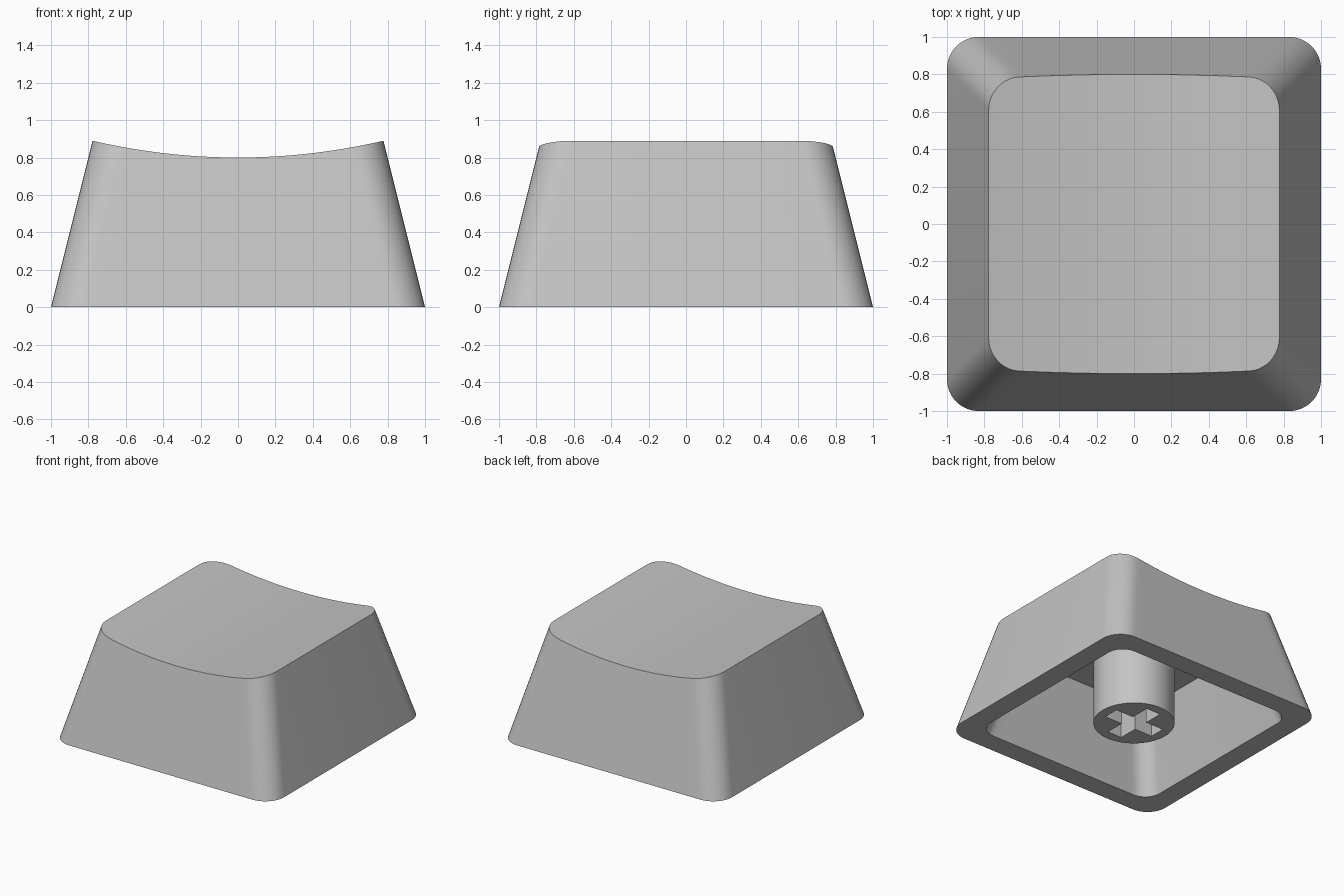
import bpy, bmesh, math

if "Cube" in bpy.data.objects:
    bpy.data.objects.remove(bpy.data.objects["Cube"], do_unlink=True)

SLOPE = 0.25        # inward lean of the walls per unit height
CORNER = 0.17
DISH_RADIUS = 3.42  # radius of the scooped top
DISH_LOW = 0.8

plastic = bpy.data.materials.new("grey plastic")
plastic.use_nodes = True
GREY = (0.55, 0.55, 0.55, 1)
plastic.diffuse_color = GREY
plastic.node_tree.nodes["Principled BSDF"].inputs["Base Color"].default_value = GREY


def half_ring(half, r, steps=12, arc=10):
    """Back half of a rounded square, from left to right."""
    c = half - r
    right = [(c * i / steps, half) for i in range(steps)]
    for i in range(arc + 1):
        a = math.pi / 2 * (1 - i / arc)
        right.append((c + r * math.cos(a), c + r * math.sin(a)))
    return [(-x, y) for x, y in reversed(right[1:])] + right


def dish(x):
    return DISH_LOW + DISH_RADIUS - math.sqrt(DISH_RADIUS ** 2 - x * x)


def add_ring(bm, back):
    """Close a back half by mirroring it to the front."""
    pts = back + [(x, -y, z) for x, y, z in reversed(back)]
    return [bm.verts.new(p) for p in pts]


def flat(half, r, z):
    return [(x, y, z) for x, y in half_ring(half, r)]


def dished_edge():
    """Where the leaning walls meet the scooped top."""
    edge = []
    for i in range(len(half_ring(1, CORNER))):
        z = DISH_LOW
        for _ in range(12):
            x, y = half_ring(1 - SLOPE * z, CORNER)[i]
            z = dish(x)
        edge.append((x, y, z))
    return edge


def bridge(bm, a, b):
    n = len(a)
    for i in range(n):
        j = (i + 1) % n
        bm.faces.new((a[i], a[j], b[j], b[i]))


def make_object(name, bm):
    bmesh.ops.recalc_face_normals(bm, faces=bm.faces[:])
    mesh = bpy.data.meshes.new(name)
    bm.to_mesh(mesh)
    bm.free()
    mesh.materials.append(plastic)
    obj = bpy.data.objects.new(name, mesh)
    bpy.context.collection.objects.link(obj)
    return obj


def select_only(obj):
    bpy.ops.object.select_all(action='DESELECT')
    obj.select_set(True)
    bpy.context.view_layer.objects.active = obj


# Hollow shell: scooped top, outer wall, rim, inner wall, ceiling
bm = bmesh.new()
ceiling_z, inner = 0.66, 0.83
top = add_ring(bm, dished_edge())
outer = add_ring(bm, flat(1, CORNER, 0))
rim = add_ring(bm, flat(inner, 0.14, 0))
ceiling = add_ring(bm, flat(inner - SLOPE * ceiling_z, 0.14, ceiling_z))
for a, b in ((top, outer), (outer, rim), (rim, ceiling)):
    bridge(bm, a, b)
n = len(top)
for i in range(n // 2 - 1):
    bm.faces.new((top[i], top[i + 1], top[n - 2 - i], top[n - 1 - i]))
bm.faces.new(ceiling)
shell = make_object("keycap_shell", bm)

# Round stem under the ceiling
bm = bmesh.new()
stem_top = ceiling_z + 0.04
bmesh.ops.create_cone(bm, cap_ends=True, segments=64, radius1=0.306, radius2=0.306, depth=stem_top)
bmesh.ops.translate(bm, verts=bm.verts[:], vec=(0, 0, stem_top / 2))
stem = make_object("stem", bm)

# Cross-shaped socket in the stem
select_only(stem)
for size in ((0.455, 0.13), (0.13, 0.455)):
    bm = bmesh.new()
    bmesh.ops.create_cube(bm, size=1)
    bmesh.ops.scale(bm, verts=bm.verts[:], vec=(*size, 0.84))
    cutter = make_object("socket_cutter", bm)
    cutter.hide_render = True
    cut = stem.modifiers.new("socket", 'BOOLEAN')
    cut.operation, cut.solver, cut.object = 'DIFFERENCE', 'EXACT', cutter
    bpy.ops.object.modifier_apply(modifier=cut.name)
    bpy.data.objects.remove(cutter, do_unlink=True)

for obj in (shell, stem):
    select_only(obj)
    bpy.ops.object.shade_smooth_by_angle(angle=math.radians(30))
